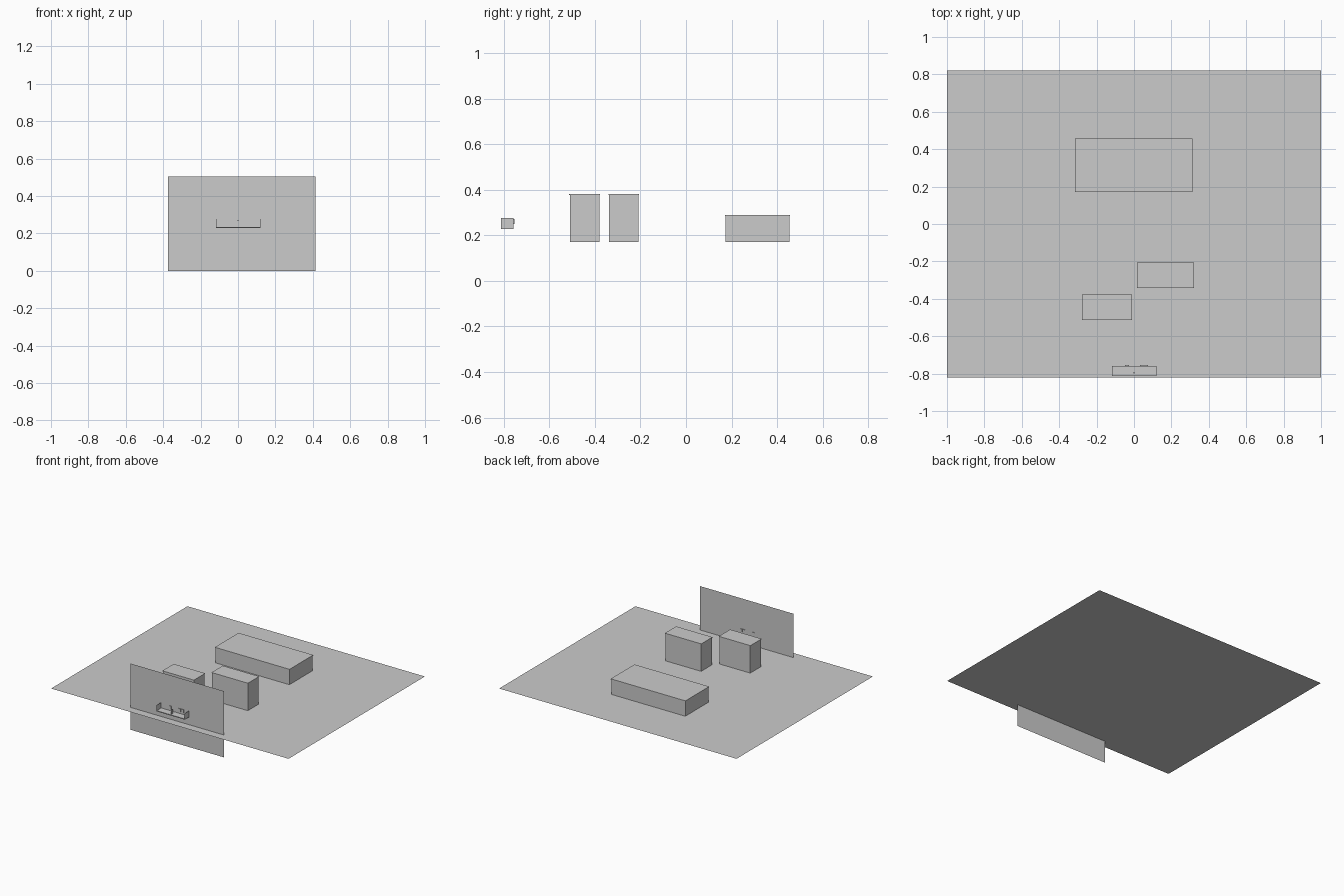
import bpy

if "Cube" in bpy.data.objects:
    bpy.data.objects.remove(bpy.data.objects["Cube"])

FLOOR = 0.17


def box(name, x0, x1, y0, y1, z0, z1):
    bpy.ops.mesh.primitive_cube_add(size=1, location=((x0 + x1) / 2, (y0 + y1) / 2, (z0 + z1) / 2))
    ob = bpy.context.object
    ob.name = name
    ob.scale = (x1 - x0, y1 - y0, z1 - z0)
    return ob


def sheet(name, corners):
    me = bpy.data.meshes.new(name)
    me.from_pydata(corners, [], [tuple(range(len(corners)))])
    ob = bpy.data.objects.new(name, me)
    bpy.context.collection.objects.link(ob)
    return ob


def upright(name, x0, x1, y, z0, z1):
    return sheet(name, [(x0, y, z0), (x1, y, z0), (x1, y, z1), (x0, y, z1)])


# Ground sheet and the upright panel passing through it
sheet("floor", [(-1, -0.82, FLOOR), (1, -0.82, FLOOR), (1, 0.82, FLOOR), (-1, 0.82, FLOOR)])
upright("back_panel", -0.374, 0.414, -0.758, 0, 0.504)

# Counters: body with a thin, slightly overhanging top
for name, x0, x1, y0, y1, top in (
    ("left_cabinet", -0.278, -0.012, -0.513, -0.377, 0.381),
    ("right_cabinet", 0.016, 0.322, -0.341, -0.206, 0.381),
    ("rear_counter", -0.315, 0.314, 0.171, 0.457, 0.289),
):
    e = 0.003
    box(name + "_body", x0 + e, x1 - e, y0 + e, y1 - e, FLOOR, top - 0.004)
    box(name + "_top", x0, x1, y0, y1, top - 0.004, top)

# Small shelf in front of the panel, with raised ends
box("shelf_base", -0.118, 0.12, -0.812, -0.758, 0.229, 0.235)
for name, x in (("shelf_end_left", -0.117), ("shelf_end_right", 0.119)):
    box(name, x - 0.001, x + 0.001, -0.812, -0.758, 0.235, 0.276)

# Divider plate with a small knob
sheet("divider", [(0, -0.806, 0.235), (0, -0.784, 0.235), (0, -0.784, 0.265), (0, -0.806, 0.265)])
box("divider_knob", -0.003, 0.003, -0.798, -0.792, 0.265, 0.272)

# Small fittings set through the panel
for i, (x, w) in enumerate(((-0.038, 0.02), (0.042, 0.02), (0.065, 0.02))):
    box(f"fitting_{i + 1}", x - w / 2, x + w / 2, -0.763, -0.754, 0.25, 0.273)
